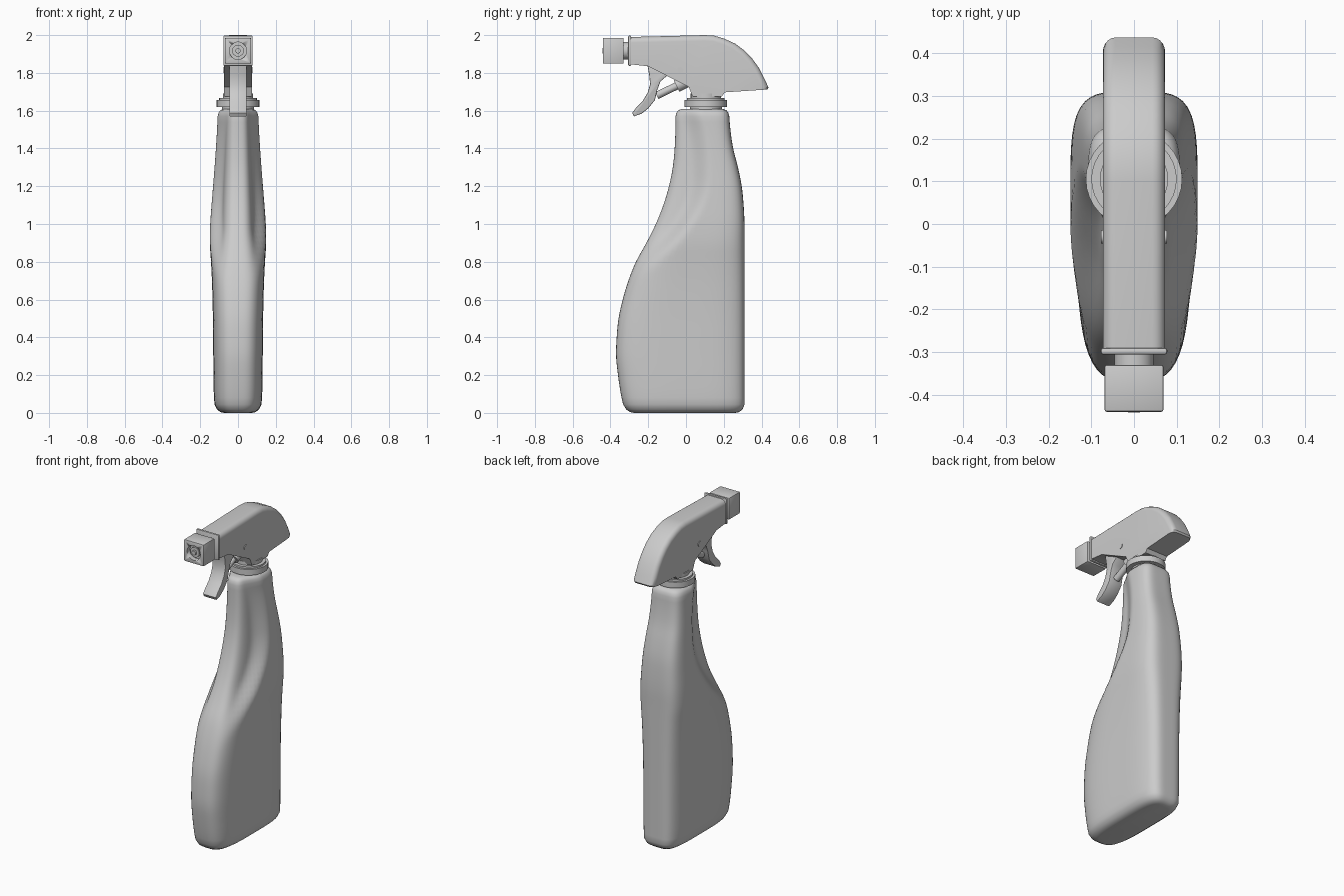
import bpy, bmesh, math
from mathutils import Vector, Matrix

default = bpy.data.objects.get("Cube")
if default:
    bpy.data.objects.remove(default, do_unlink=True)

grey = bpy.data.materials.new("plain grey")
grey.use_nodes = True
grey.diffuse_color = (0.6, 0.6, 0.6, 1)
grey.node_tree.nodes["Principled BSDF"].inputs["Base Color"].default_value = (0.6, 0.6, 0.6, 1)


def finish(bm, name, angle=35):
    """Turn a bmesh into a named, shaded object."""
    bmesh.ops.recalc_face_normals(bm, faces=bm.faces)
    mesh = bpy.data.meshes.new(name)
    bm.to_mesh(mesh)
    bm.free()
    mesh.materials.append(grey)
    obj = bpy.data.objects.new(name, mesh)
    bpy.context.collection.objects.link(obj)
    bpy.ops.object.select_all(action="DESELECT")
    obj.select_set(True)
    bpy.context.view_layer.objects.active = obj
    bpy.ops.object.shade_smooth_by_angle(angle=math.radians(angle))
    return obj


def rod(name, start, end, radius, sides=32):
    """Cylinder between two points."""
    start, end = Vector(start), Vector(end)
    axis = end - start
    turn = axis.to_track_quat("Z", "Y").to_matrix().to_4x4()
    bm = bmesh.new()
    bmesh.ops.create_cone(bm, cap_ends=True, segments=sides, radius1=radius, radius2=radius,
                          depth=axis.length, matrix=Matrix.Translation((start + end) / 2) @ turn)
    return finish(bm, name)


def prism(profile, half):
    """Side profile (y, z) extruded across x."""
    bm = bmesh.new()
    face = bm.faces.new([bm.verts.new((-half, y, z)) for y, z in profile])
    moved = bmesh.ops.extrude_face_region(bm, geom=[face])["geom"]
    bmesh.ops.translate(bm, vec=(2 * half, 0, 0),
                        verts=[v for v in moved if isinstance(v, bmesh.types.BMVert)])
    return bm


def bevel(bm, edges, offset, segments):
    bmesh.ops.bevel(bm, geom=edges, offset=offset, segments=segments, profile=0.5, affect="EDGES")


def box(name, centre, size, soft):
    bm = bmesh.new()
    bmesh.ops.create_cube(bm, size=1, matrix=Matrix.Translation(centre) @ Matrix.Diagonal((*size, 1)))
    bevel(bm, bm.edges[:], soft, 2)
    return finish(bm, name)


def smoothstep(t):
    t = min(max(t, 0), 1)
    return t * t * (3 - 2 * t)


# Bottle outline, one value for every tenth of height
STEP = 0.1
FRONT = [-.325, -.345, -.36, -.37, -.367, -.357, -.335, -.305, -.265, -.21,
         -.16, -.12, -.09, -.07, -.06, -.056, -.055]
BACK = [.31] * 11 + [.305, .295, .275, .25, .235, .228]
WIDTH = [.122, .128, .13, .131, .132, .133, .135, .138, .143, .149,
         .147, .14, .132, .124, .117, .111, .107]
CREASE = [-.6] * 5 + [-.43, -.33, -.24, -.14, -.04, .04, .1, .13, .135, .13, .115, .09]


def sample(values, z):
    """Smooth curve through evenly spaced values."""
    last = len(values) - 1
    pos = min(max(z / STEP, 0), last)
    i = min(int(pos), last - 1)
    t = pos - i
    a, b, c, d = (values[min(max(k, 0), last)] for k in range(i - 1, i + 3))
    return b + t * ((c - a) + t * ((2 * a - 5 * b + 4 * c - d) + t * (3 * b - a - 3 * c + d))) / 2


def bottle_ring(bm, z, inset, count=80):
    front, back = sample(FRONT, z) + inset, sample(BACK, z) - inset
    width, crease = sample(WIDTH, z) - inset, sample(CREASE, z)
    pinch = 0.4 * smoothstep((z - 0.65) / 0.35)
    mid, length = (front + back) / 2, (back - front) / 2
    ring = []
    for k in range(count):
        c, s = (f(math.tau * k / count) for f in (math.cos, math.sin))
        n = 4.2 if c > 0 else 3.3
        r = (abs(c) ** n + abs(s) ** n) ** (-1 / n)
        y = mid + length * c * r
        x = width * s * r * (1 - pinch * smoothstep((crease - y) / 0.12))
        ring.append(bm.verts.new((x, y, z)))
    return ring


# Bottle with grip hollows on both sides
bm = bmesh.new()
levels = [(0, .05), (.004, .03), (.018, .011), (.045, 0)]
levels += [(.08 + .0298 * k, 0) for k in range(51)]
levels += [(1.59, .005), (1.603, .015), (1.61, .035)]
rings = [bottle_ring(bm, z, inset) for z, inset in levels]
for low, high in zip(rings, rings[1:]):
    for k in range(len(low)):
        j = (k + 1) % len(low)
        bm.faces.new((low[k], low[j], high[j], high[k]))
bm.faces.new(rings[0])
bm.faces.new(rings[-1])
finish(bm, "bottle", 50)

# Neck and screw collar
NECK_Y = 0.105
for name, low, high, radius in (("neck", 1.6, 1.63, .085), ("collar", 1.62, 1.657, .113),
                                ("collar_top", 1.65, 1.668, .1), ("neck_top", 1.66, 1.69, .08)):
    rod(name, (0, NECK_Y, low), (0, NECK_Y, high), radius)

# Spray head with rounded top and tail
head = [(-.29, 1.99), (.1, 2), (.15, 1.997), (.2, 1.982), (.26, 1.955), (.31, 1.918),
        (.35, 1.876), (.385, 1.828), (.415, 1.77), (.437, 1.722), (.43, 1.712), (.205, 1.697),
        (.19, 1.675), (.035, 1.675), (.015, 1.725), (-.2, 1.835), (-.29, 1.845)]
bm = prism(head, 0.073)


def on_top(edge):
    a, b = edge.verts
    m = (a.co + b.co) / 2
    return abs(a.co.x - b.co.x) < 0.001 and (m.z > 1.98 or (m.y > 0.13 and m.z > 1.715))


bevel(bm, [e for e in bm.edges if on_top(e)], 0.03, 5)
finish(bm, "spray_head")

# Front flange, stem and square nozzle
NOZZLE_Z = 1.917
box("front_flange", (0, -.298, NOZZLE_Z), (.156, .016, .16), .006)
rod("nozzle_stem", (0, -.345, NOZZLE_Z), (0, -.29, NOZZLE_Z), .046)
nozzle = box("nozzle", (0, -.385, NOZZLE_Z), (.138, .11, .136), .005)
cutter = rod("nozzle_cutter", (0, -.46, NOZZLE_Z), (0, -.41, NOZZLE_Z), .046)
cutter.hide_render = True
cut = nozzle.modifiers.new("hole", "BOOLEAN")
cut.object = cutter
cut.solver = "EXACT"
bpy.context.view_layer.objects.active = nozzle
bpy.ops.object.modifier_apply(modifier=cut.name)
bpy.data.objects.remove(cutter, do_unlink=True)
rod("nozzle_ring", (0, -.43, NOZZLE_Z), (0, -.4, NOZZLE_Z), .031)
rod("nozzle_tip", (0, -.442, NOZZLE_Z), (0, -.4, NOZZLE_Z), .014)

# Trigger lever
trigger = [(-.205, 1.845), (-.195, 1.79), (-.19, 1.74), (-.203, 1.695), (-.23, 1.65),
           (-.265, 1.615), (-.285, 1.588), (-.275, 1.57), (-.235, 1.584), (-.2, 1.612),
           (-.165, 1.655), (-.152, 1.71), (-.135, 1.755), (-.1, 1.785), (-.08, 1.83)]
bm = prism(trigger, 0.046)
bevel(bm, [e for e in bm.edges if abs(e.verts[0].co.x - e.verts[1].co.x) < 0.001], .005, 2)
finish(bm, "trigger")

# Piston behind the trigger, and pivot pin through the head
rod("piston", (0, -.155, 1.68), (0, .02, 1.765), .02)
rod("piston_sleeve", (0, -.05, 1.73), (0, .03, 1.77), .034)
rod("pivot_pin", (-.077, -.03, 1.815), (.077, -.03, 1.815), .016, 20)
